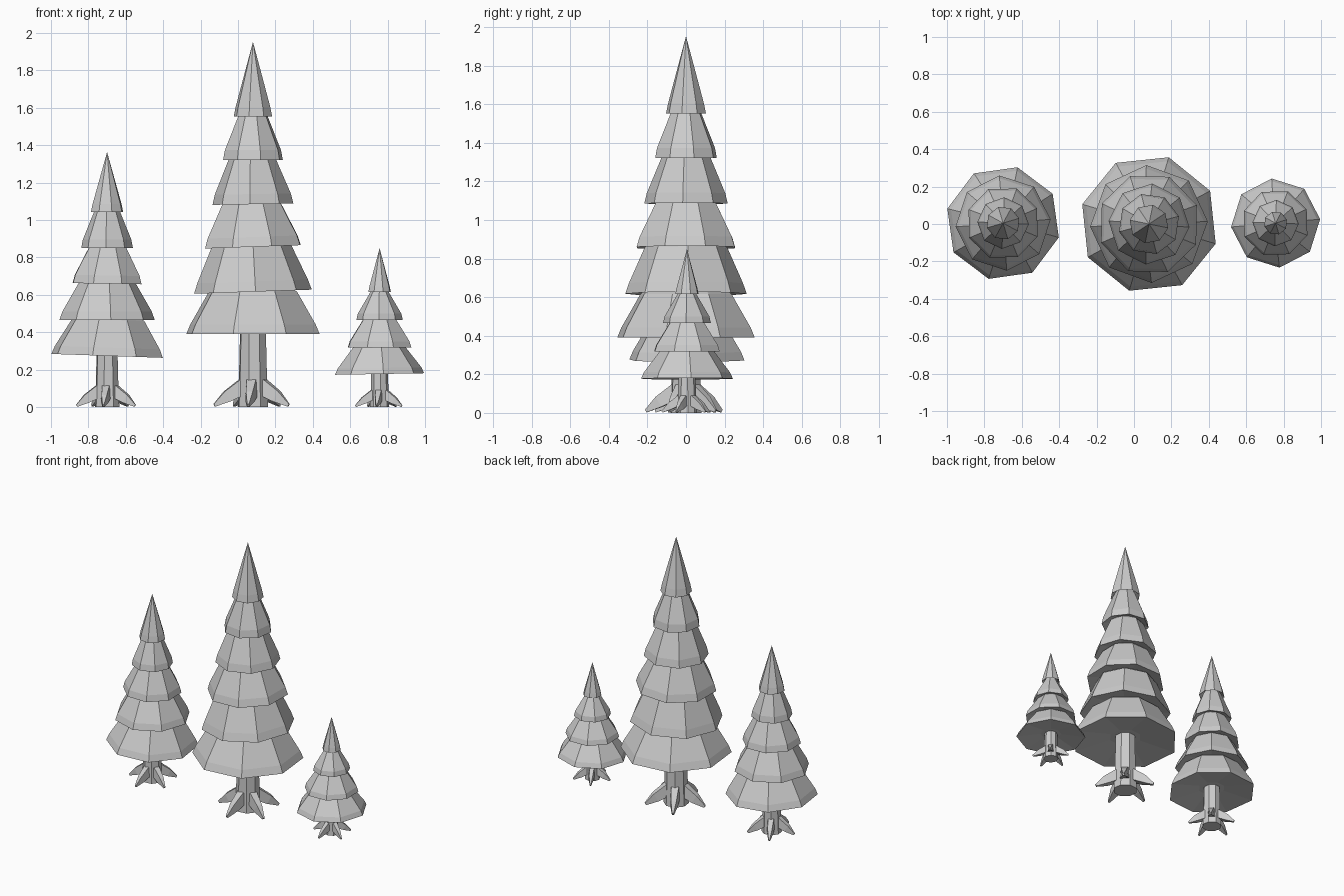
import bpy, bmesh
from math import sin, cos, radians, pi
from mathutils import Vector, Matrix

SIDES = 8

cube = bpy.data.objects.get("Cube")
if cube:
    bpy.data.objects.remove(cube, do_unlink=True)

grey = bpy.data.materials.new("plain grey")
grey.use_nodes = True
COLOUR = (0.6, 0.6, 0.6, 1)
grey.diffuse_color = COLOUR
grey.node_tree.nodes["Principled BSDF"].inputs["Base Color"].default_value = COLOUR


def finish(name, bm, location, tilt=0):
    """Turn a bmesh into a flat shaded object."""
    bmesh.ops.recalc_face_normals(bm, faces=bm.faces)
    mesh = bpy.data.meshes.new(name)
    bm.to_mesh(mesh)
    bm.free()
    mesh.materials.append(grey)
    obj = bpy.data.objects.new(name, mesh)
    obj.location = location
    obj.rotation_euler.y = radians(tilt)
    bpy.context.collection.objects.link(obj)
    return obj


def lathe(bm, profile, phase=0):
    """Low-poly solid from (radius, height) pairs; zero radius makes a point."""
    rings = []
    for r, z in profile:
        if r == 0:
            rings.append([bm.verts.new((0, 0, z))] * SIDES)
        else:
            angles = [radians(phase) + 2 * pi * i / SIDES for i in range(SIDES)]
            rings.append([bm.verts.new((r * cos(a), r * sin(a), z)) for a in angles])
    for low, high in zip(rings, rings[1:]):
        for i in range(SIDES):
            j = (i + 1) % SIDES
            corners = list(dict.fromkeys((low[i], low[j], high[j], high[i])))
            bm.faces.new(corners)
    for ring in (rings[0], rings[-1]):
        if len(set(ring)) > 2:
            bm.faces.new(ring)


def add_root(bm, angle, trunk, reach, height):
    """Tapered four-sided root curving from the trunk to the ground."""
    stations = ((trunk * 0.6, height * 0.82, height * 0.26),
                (trunk + (reach - trunk) * 0.45, height * 0.42, height * 0.19),
                (reach, height * 0.07, height * 0.05))
    turn = Matrix.Rotation(radians(angle), 3, 'Z')
    rings = []
    for x, z, size in stations:
        ring = [Vector((x + dz * size * 0.6, dy * size, max(0, z + dz * size)))
                for dy, dz in ((-1, -1), (1, -1), (0.7, 1), (-0.7, 1))]
        rings.append([bm.verts.new(turn @ p) for p in ring])
    for a, b in zip(rings, rings[1:]):
        for i in range(4):
            j = (i + 1) % 4
            bm.faces.new((a[i], a[j], b[j], b[i]))
    bm.faces.new(rings[0])
    bm.faces.new(rings[-1])


def add_tree(name, x, y, phase, trunk, reach, apex, tiers):
    """Tiers are (rim height, rim radius, tilt), from the lowest up."""
    # Trunk
    bm = bmesh.new()
    lathe(bm, [(trunk, 0), (trunk * 0.92, tiers[0][0] * 0.4),
               (trunk * 0.82, tiers[0][0] + 0.1)], phase)
    finish(name + "_trunk", bm, (x, y, 0))

    # Five roots
    bm = bmesh.new()
    for k in range(5):
        add_root(bm, -97 + 72 * k, trunk, reach, reach * 0.65)
    finish(name + "_roots", bm, (x, y, 0))

    # Overlapping branch skirts, capped by a pointed top
    for k, (z, r, tilt) in enumerate(tiers):
        bm = bmesh.new()
        last = k == len(tiers) - 1
        gap = (apex if last else tiers[k + 1][0]) - z
        profile = [(r * 0.3, gap * 0.16), (r, 0)]
        if last:
            profile += [(r * 0.9, gap * 0.13), (0, gap)]
        else:
            above = tiers[k + 1][1]
            profile += [(r * 0.94, gap * 0.23), (above * 0.78, gap),
                        (above * 0.55, gap * 1.2)]
        lathe(bm, profile, phase + 19 * k)
        label = "_top" if last else "_branches_%d" % (k + 1)
        finish(name + label, bm, (x, y, z), tilt)


add_tree("tall_tree", 0.08, 0.0, 28.5, 0.085, 0.21, 1.953,
         [(0.39, 0.372, 0), (0.617, 0.315, -2), (0.857, 0.275, -2),
          (1.085, 0.217, -1), (1.32, 0.165, 0), (1.553, 0.105, 0)])
add_tree("medium_tree", -0.70, 0.005, 30.5, 0.068, 0.165, 1.364,
         [(0.274, 0.308, 2), (0.467, 0.255, 0), (0.66, 0.198, 1),
          (0.852, 0.138, 0), (1.043, 0.09, 0)])
add_tree("small_tree", 0.757, 0.005, 5, 0.052, 0.13, 0.85,
         [(0.177, 0.239, -1), (0.318, 0.182, 0), (0.465, 0.124, 0),
          (0.615, 0.063, 0)])
